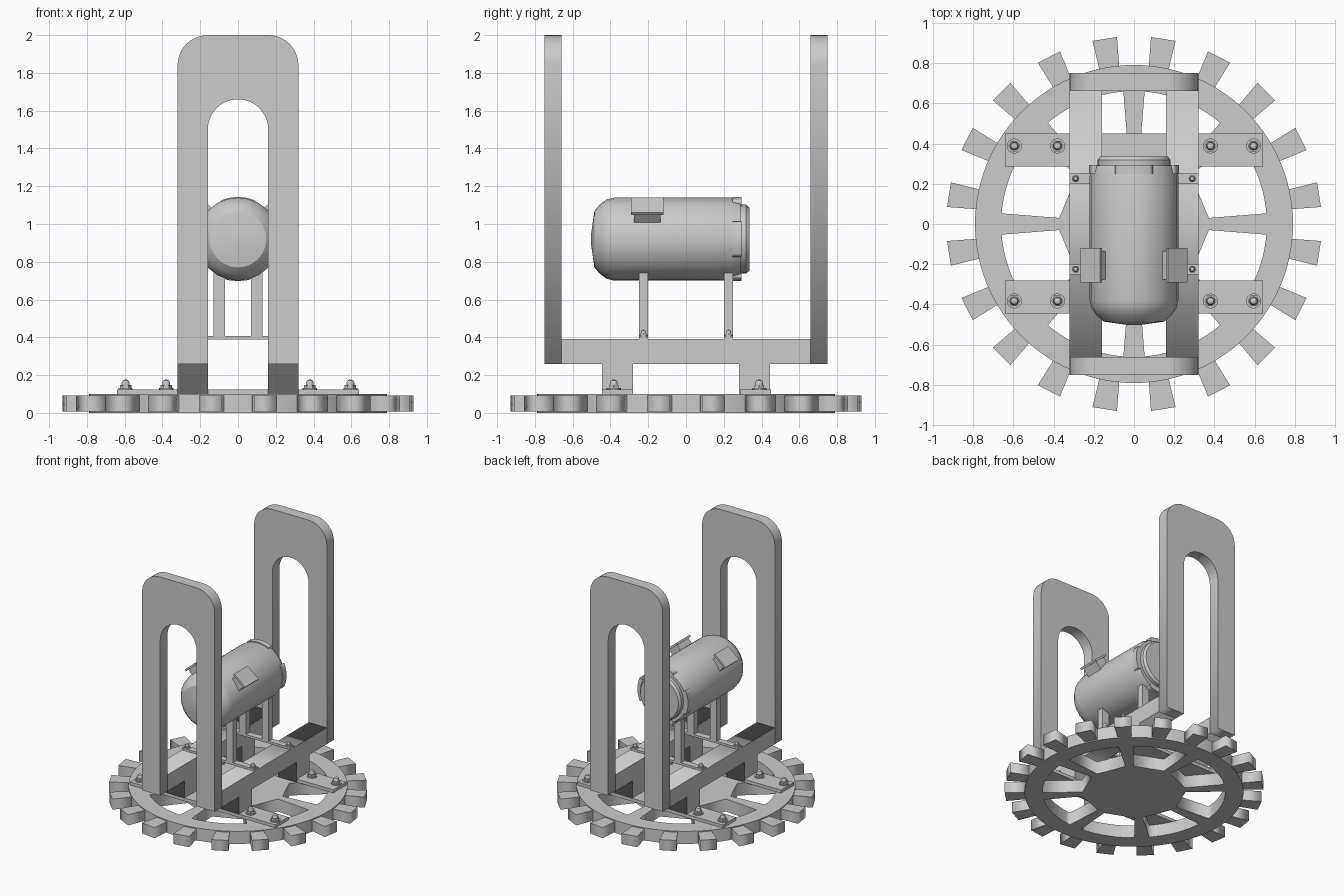
import bpy, bmesh
from math import sin, cos, pi, radians
from mathutils import Matrix, Vector

if "Cube" in bpy.data.objects:
    bpy.data.objects.remove(bpy.data.objects["Cube"])

XY = Matrix.Identity(4)
XZ = Matrix.Rotation(pi / 2, 4, 'X')                                  # profile (x, z), depth along y
YZ = Matrix(((0, 0, 1, 0), (1, 0, 0, 0), (0, 1, 0, 0), (0, 0, 0, 1)))  # profile (y, z), depth along x


def polar(r, deg):
    return (r * cos(radians(deg)), r * sin(radians(deg)))


def slab(name, loops, thick, center, orient=XY):
    """Flat outline (with optional holes) given thickness."""
    cu = bpy.data.curves.new(name, 'CURVE')
    cu.dimensions, cu.fill_mode, cu.extrude = '2D', 'BOTH', thick / 2
    for pts in loops:
        s = cu.splines.new('POLY')
        s.points.add(len(pts) - 1)
        for p, co in zip(s.points, pts):
            p.co = (co[0], co[1], 0, 1)
        s.use_cyclic_u = True
    ob = bpy.data.objects.new(name, cu)
    bpy.context.collection.objects.link(ob)
    ob.matrix_world = Matrix.Translation(center) @ orient
    bpy.ops.object.select_all(action='DESELECT')
    ob.select_set(True)
    bpy.context.view_layer.objects.active = ob
    bpy.ops.object.convert(target='MESH')
    return bpy.context.object


def finish(name, bm, smooth=False):
    bmesh.ops.recalc_face_normals(bm, faces=bm.faces)
    me = bpy.data.meshes.new(name)
    bm.to_mesh(me)
    bm.free()
    ob = bpy.data.objects.new(name, me)
    bpy.context.collection.objects.link(ob)
    if smooth:
        bpy.ops.object.select_all(action='DESELECT')
        ob.select_set(True)
        bpy.context.view_layer.objects.active = ob
        bpy.ops.object.shade_smooth_by_angle(angle=radians(30))
    return ob


def box(name, center, size, tilt=0):
    bm = bmesh.new()
    m = (Matrix.Translation(center) @ Matrix.Rotation(tilt, 4, 'Y')
         @ Matrix.Diagonal((*size, 1)))
    bmesh.ops.create_cube(bm, size=1, matrix=m)
    return finish(name, bm)


def lathe(name, profile, sides, origin, axis):
    """Solid of revolution; profile is (distance along axis, radius)."""
    bm = bmesh.new()
    rot = Vector((0, 0, 1)).rotation_difference(Vector(axis)).to_matrix().to_4x4()
    m = Matrix.Translation(origin) @ rot
    rings = [[bm.verts.new(m @ Vector((*polar(r, 360 * i / sides), d))) for i in range(sides)]
             for d, r in profile]
    for a, b in zip(rings, rings[1:]):
        for i in range(sides):
            j = (i + 1) % sides
            bm.faces.new((a[i], a[j], b[j], b[i]))
    bm.faces.new(rings[0])
    bm.faces.new(rings[-1])
    return finish(name, bm, smooth=sides > 8)


def bolt(name, x, y, z, r):
    lathe(name + "_washer", [(0, r * 1.25), (r * 0.25, r * 1.25)], 16, (x, y, z), (0, 0, 1))
    lathe(name + "_nut", [(0, r), (r * 0.75, r)], 6, (x, y, z), (0, 0, 1))
    dome = [(r * 0.7, r * 0.7), (r * 1.2, r * 0.7), (r * 1.55, r * 0.52), (r * 1.75, r * 0.15)]
    lathe(name + "_dome", dome, 16, (x, y, z), (0, 0, 1))


# gear base: ring, hub and eight spokes cut out as one plate
rim = [polar(0.79, 3 * i) for i in range(120)]
holes = []
for k in range(8):
    a = 45 * k
    outer = [polar(0.66, a + 4.6 + (45 - 9.2) * i / 10) for i in range(11)]
    holes.append([polar(0.373, a + 4.6)] + outer + [polar(0.373, a + 40.4)])
slab("gear_wheel", [rim] + holes, 0.1, (0, 0, 0.05))

# gear teeth
teeth = []
for k in range(20):
    a = 9 + 18 * k
    teeth.append([polar(0.775, a - 3.6), polar(0.933, a - 3.8),
                  polar(0.933, a + 3.8), polar(0.775, a + 3.6)])
slab("gear_teeth", teeth, 0.084, (0, 0, 0.05))

# upright arches, front and back
arch = [(-0.32, 0.26), (-0.16, 0.26)]
arch += [(0.16 * cos(t), 1.5 + 0.16 * sin(t)) for t in (pi - pi * i / 24 for i in range(25))]
arch += [(0.16, 0.26), (0.32, 0.26)]
arch += [(0.16 + 0.16 * cos(t), 1.84 + 0.16 * sin(t)) for t in (pi / 2 * i / 10 for i in range(11))]
arch += [(-0.16 + 0.16 * cos(t), 1.84 + 0.16 * sin(t)) for t in (pi / 2 + pi / 2 * i / 10 for i in range(11))]
for side, y in (("front", -0.705), ("back", 0.705)):
    slab(side + "_arch", [arch], 0.09, (0, y, 0), XZ)

# side rails with two feet each
half = [(0.66, 0.39), (0.66, 0.26), (0.445, 0.26), (0.445, 0.1), (0.28, 0.1), (0.28, 0.26)]
rail = half + [(-y, z) for y, z in reversed(half)]
for side, x in (("left", -0.24), ("right", 0.24)):
    slab(side + "_rail", [rail], 0.16, (x, 0, 0), YZ)

# bolted mounting plates
for y in (-0.3625, 0.3675):
    box("mount_plate", (0, y, 0.111), (1.28, 0.165, 0.026))
    for x in (-0.595, -0.38, 0.38, 0.595):
        bolt("mount_bolt", x, y + 0.02 * (1 if y > 0 else -1), 0.124, 0.03)

# cross straps and posts carrying the motor
for y in (-0.225, 0.225):
    box("cross_strap", (0, y, 0.398), (0.64, 0.05, 0.018))
    for s in (-1, 1):
        box("motor_post", (s * 0.1, y, 0.57), (0.06, 0.05, 0.34))
        bolt("strap_bolt", s * 0.29, y, 0.407, 0.019)

# motor body and rear cap
body = [(-0.502, 0.03), (-0.485, 0.15), (-0.455, 0.185), (-0.42, 0.21), (-0.38, 0.22),
        (0.24, 0.22), (0.29, 0.205)]
lathe("motor_body", body, 24, (0, 0, 0.92), (0, 1, 0))
lathe("motor_rear_cap", [(0.27, 0.182), (0.318, 0.182), (0.335, 0.168)], 24, (0, 0, 0.92), (0, 1, 0))

# raised pads around the rear of the motor
for k in range(4):
    ang = [90 * k - 25 + 5 * i for i in range(11)]
    pad = [polar(0.223, a) for a in ang] + [polar(0.19, a) for a in reversed(ang)]
    slab("rear_pad", [pad], 0.045, (0, 0.27, 0.92), XZ)

# terminal boxes with lids on the upper flanks
for s in (-1, 1):
    tilt = s * radians(40)
    n = Vector((sin(tilt), 0, cos(tilt)))
    lid = Vector((s * 0.212, -0.205, 1.095))
    box("terminal_lid", lid, (0.125, 0.17, 0.016), tilt)
    box("terminal_box", lid - n * 0.05, (0.095, 0.14, 0.1), tilt)
